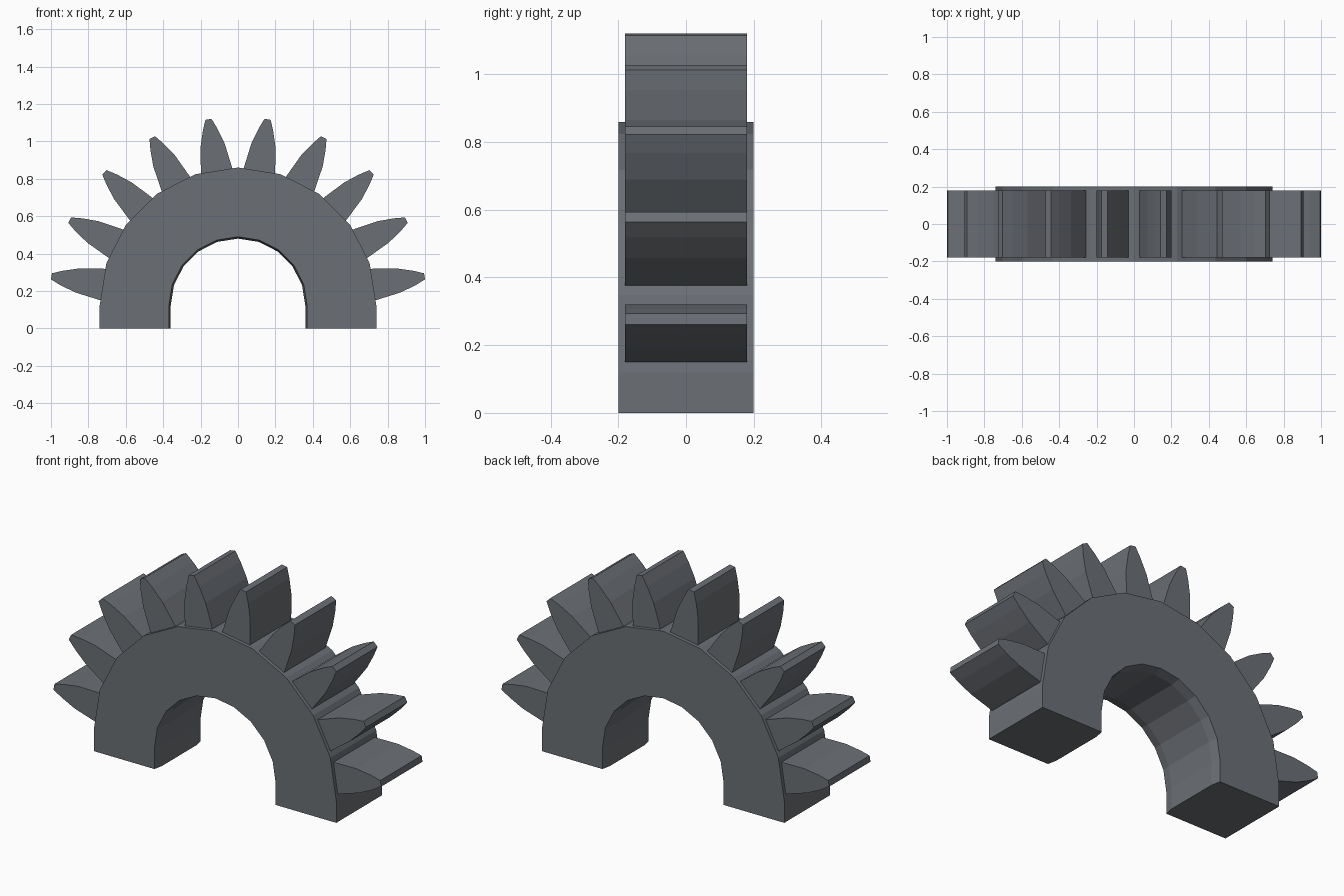
import bpy, bmesh
from math import sin, cos, pi

if "Cube" in bpy.data.objects:
    bpy.data.objects.remove(bpy.data.objects["Cube"])

CENTRE_Z = 0.12
STEP = pi / 10

steel = bpy.data.materials.new("dark_steel_grey")
steel.use_nodes = True
GREY = (0.147, 0.159, 0.178, 1)
steel.diffuse_color = GREY
steel.node_tree.nodes["Principled BSDF"].inputs["Base Color"].default_value = GREY


def loft(name, sections):
    """Skin a row of matching closed sections and cap both ends."""
    bm = bmesh.new()
    rings = [[bm.verts.new(p) for p in s] for s in sections]
    for a, b in zip(rings, rings[1:]):
        for i in range(len(a)):
            j = (i + 1) % len(a)
            bm.faces.new((a[i], a[j], b[j], b[i]))
    bm.faces.new(rings[0])
    bm.faces.new(rings[-1])
    bmesh.ops.recalc_face_normals(bm, faces=bm.faces)
    mesh = bpy.data.meshes.new(name)
    bm.to_mesh(mesh)
    bm.free()
    mesh.materials.append(steel)
    obj = bpy.data.objects.new(name, mesh)
    bpy.context.collection.objects.link(obj)
    return obj


# Half ring: chamfered-bore section swept over the arch, with straight feet
section = [(0.74, -0.2), (0.74, 0.2), (0.37, 0.2),
           (0.36, 0.15), (0.36, -0.15), (0.37, -0.2)]
arch = [[(r * cos(k * STEP), y, CENTRE_Z + r * sin(k * STEP)) for r, y in section]
        for k in range(11)]
right_foot = [(r, y, 0) for r, y in section]
left_foot = [(-r, y, 0) for r, y in section]
loft("half_ring", [right_foot] + arch + [left_foot])

# Teeth: tapered flank profile (distance out, half width), mirrored, one per facet
flank = [(0.70, 0.088), (0.74, 0.084), (0.87, 0.065), (0.955, 0.039), (1.01, 0.0165)]
profile = flank + [(a, -w) for a, w in reversed(flank)]
for k in range(10):
    t = (k + 0.5) * STEP
    outline = [(a * cos(t) - w * sin(t), CENTRE_Z + a * sin(t) + w * cos(t))
               for a, w in profile]
    loft(f"tooth_{k + 1}", [[(x, y, z) for x, z in outline] for y in (-0.18, 0.18)])
